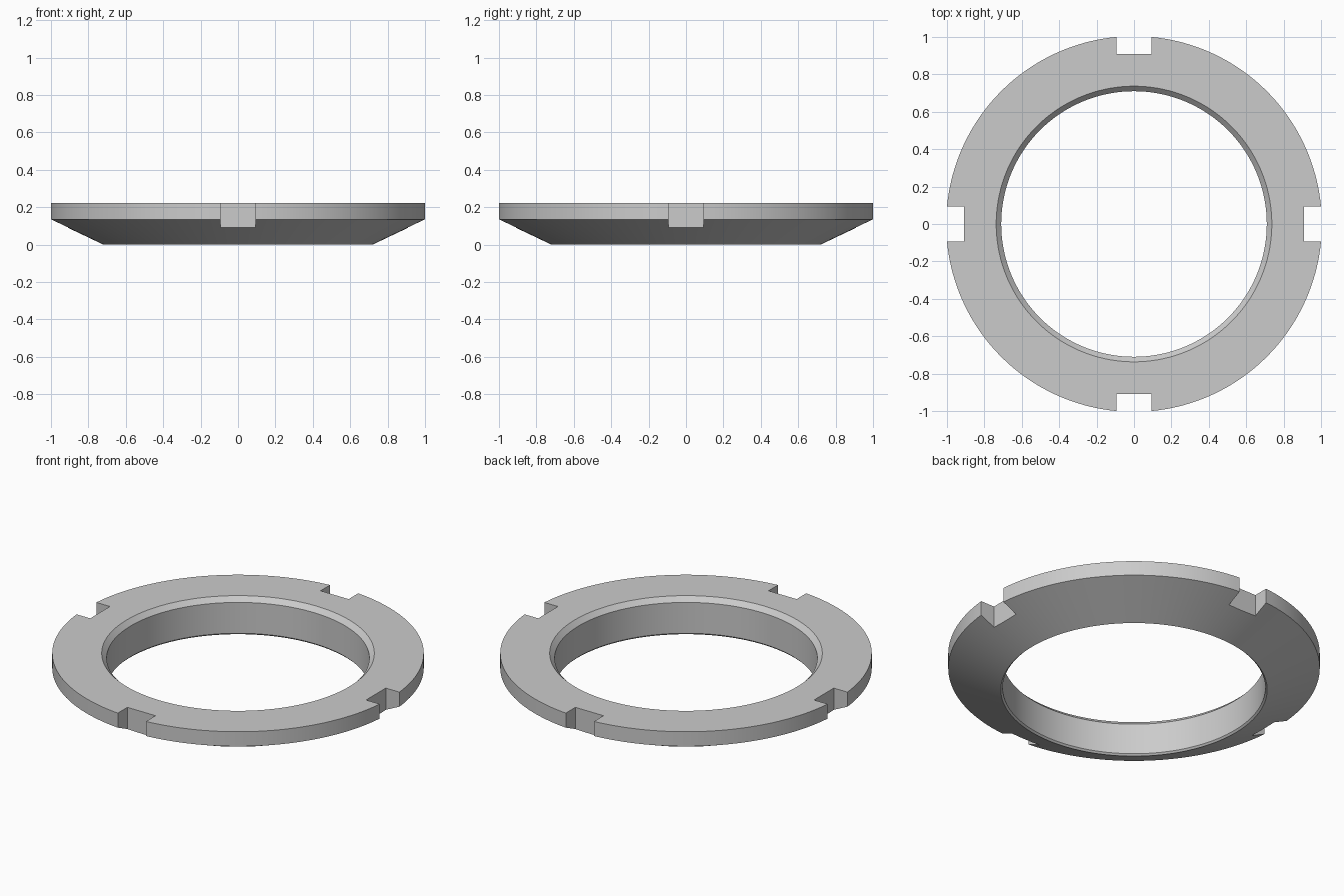
import bpy, bmesh
from math import pi, radians, cos, sin
from mathutils import Matrix, Vector

cube = bpy.data.objects.get("Cube")
if cube:
    bpy.data.objects.remove(cube, do_unlink=True)

# Plain grey metal
metal = bpy.data.materials.new("grey_metal")
metal.use_nodes = True
grey = (0.6, 0.6, 0.6, 1.0)
metal.diffuse_color = grey
metal.node_tree.nodes["Principled BSDF"].inputs["Base Color"].default_value = grey


def make_object(name, bm):
    bmesh.ops.recalc_face_normals(bm, faces=bm.faces[:])
    mesh = bpy.data.meshes.new(name)
    bm.to_mesh(mesh)
    bm.free()
    mesh.materials.append(metal)
    obj = bpy.data.objects.new(name, mesh)
    bpy.context.collection.objects.link(obj)
    return obj


# Ring: closed cross-section (radius, height) turned around z
OUTER, BORE, TOP = 1.0043, 0.71, 0.222
profile = [(BORE, 0.01), (0.72, 0.0), (OUTER, 0.135), (OUTER, TOP),
           (0.737, TOP), (BORE, TOP - 0.028)]
bm = bmesh.new()
verts = [bm.verts.new((r, 0, z)) for r, z in profile]
edges = [bm.edges.new((v, verts[i - 1])) for i, v in enumerate(verts)]
bmesh.ops.spin(bm, geom=verts + edges, cent=(0, 0, 0), axis=(0, 0, 1),
               angle=2 * pi, steps=144, use_merge=True)
bmesh.ops.remove_doubles(bm, verts=bm.verts[:], dist=1e-5)
ring = make_object("slotted_ring", bm)

# Four spanner slots around the rim
SLOT_FLOOR, SLOT_WIDTH, DEPTH = 0.91, 0.186, 0.3
bm = bmesh.new()
for i in range(4):
    a = i * pi / 2
    place = (Matrix.Rotation(a, 4, 'Z')
             @ Matrix.Translation((SLOT_FLOOR + DEPTH / 2, 0, 0.1))
             @ Matrix.Diagonal(Vector((DEPTH, SLOT_WIDTH, 1, 1))))
    bmesh.ops.create_cube(bm, size=1, matrix=place)
cutter = make_object("slot_cutter", bm)
cutter.hide_render = True

cut = ring.modifiers.new("slots", 'BOOLEAN')
cut.operation = 'DIFFERENCE'
cut.solver = 'EXACT'
cut.object = cutter

bpy.ops.object.select_all(action='DESELECT')
ring.select_set(True)
bpy.context.view_layer.objects.active = ring
bpy.ops.object.modifier_apply(modifier=cut.name)
bpy.data.objects.remove(cutter, do_unlink=True)

# Smooth round walls, sharp rims and slot edges
bpy.ops.object.shade_smooth_by_angle(angle=radians(20))
